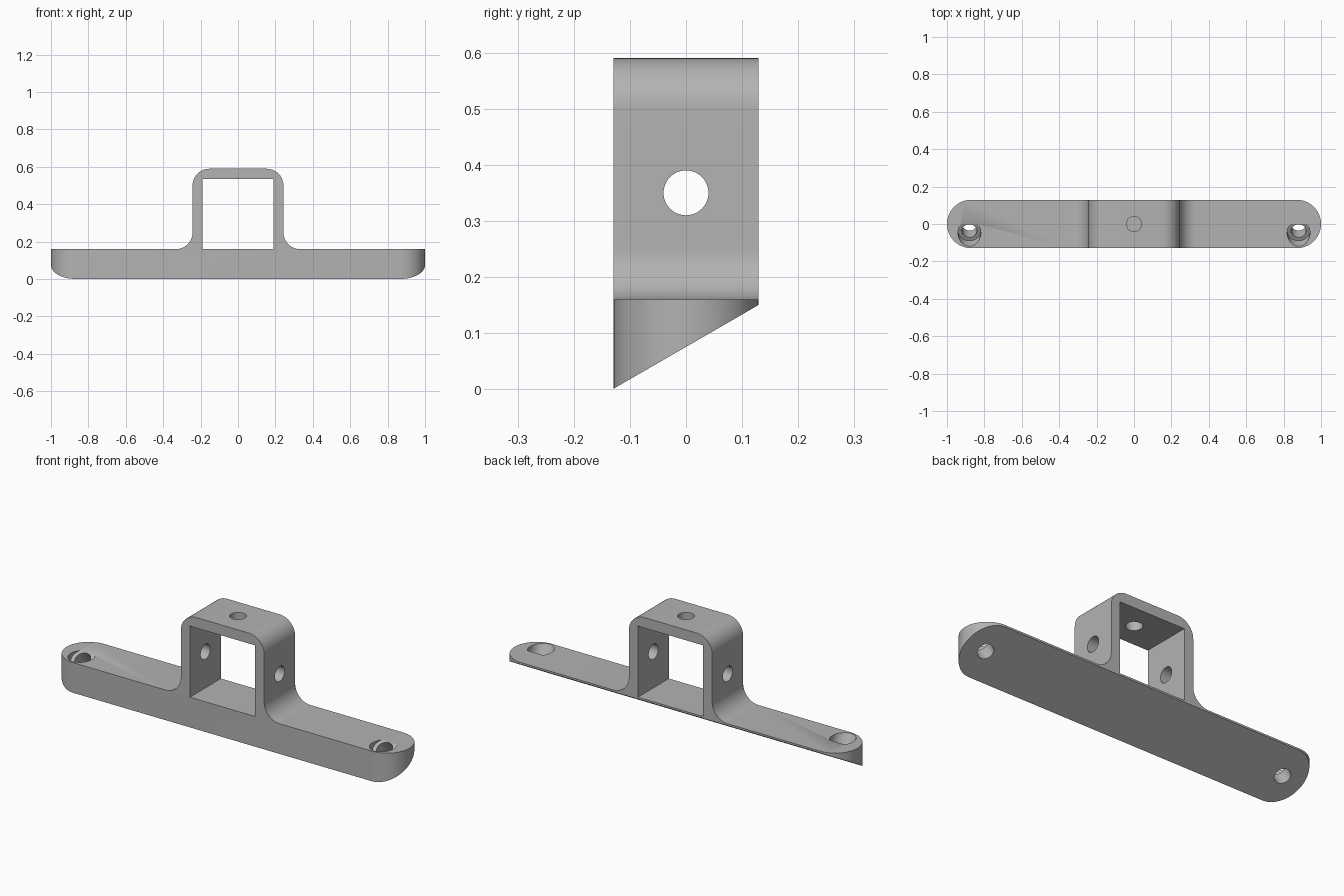
import bpy, bmesh
from math import sin, cos, pi, radians
from mathutils import Matrix, Vector

cube = bpy.data.objects.get("Cube")
if cube:
    bpy.data.objects.remove(cube, do_unlink=True)

# Main dimensions
HALF_DEPTH, DECK, TOP = 0.129, 0.16, 0.59
OUTER, INNER, ROUND = 0.243, 0.19, 0.09
TILT = radians(30)          # slope of the underside
SLOPE_MID = 0.0755          # underside height at y = 0
SCREW_X = 0.88

grey = bpy.data.materials.new("plain grey")
grey.use_nodes = True
grey.diffuse_color = (0.45, 0.45, 0.45, 1)
grey.node_tree.nodes["Principled BSDF"].inputs["Base Color"].default_value = (0.45, 0.45, 0.45, 1)


def arc(cx, cz, r, start, end, steps=16):
    """Points along an arc, angles in degrees."""
    angles = [radians(start + (end - start) * i / steps) for i in range(steps + 1)]
    return [(cx + r * cos(a), cz + r * sin(a)) for a in angles]


def prism(name, outline, direction, place):
    """Extrude a 2D outline; place maps a 2D point to 3D."""
    bm = bmesh.new()
    face = bm.faces.new([bm.verts.new(place(*p)) for p in outline])
    grown = bmesh.ops.extrude_face_region(bm, geom=[face])["geom"]
    bmesh.ops.translate(bm, vec=direction, verts=[v for v in grown if isinstance(v, bmesh.types.BMVert)])
    bmesh.ops.recalc_face_normals(bm, faces=bm.faces)
    return finish(name, bm)


def finish(name, bm):
    mesh = bpy.data.meshes.new(name)
    bm.to_mesh(mesh)
    bm.free()
    mesh.materials.append(grey)
    obj = bpy.data.objects.new(name, mesh)
    bpy.context.collection.objects.link(obj)
    return obj


def cylinder(name, radius, start, axis, length):
    """Cylinder growing from start along axis."""
    axis = Vector(axis).normalized()
    bm = bmesh.new()
    turn = axis.to_track_quat("Z", "Y").to_matrix().to_4x4()
    bmesh.ops.create_cone(bm, cap_ends=True, segments=48, radius1=radius, radius2=radius, depth=length,
                          matrix=Matrix.Translation(Vector(start) + axis * length / 2) @ turn)
    return finish(name, bm)


def box(name, size, matrix):
    bm = bmesh.new()
    bmesh.ops.create_cube(bm, size=1, matrix=matrix @ Matrix.Diagonal((*size, 1)))
    return finish(name, bm)


def combine(target, tool, operation):
    """Apply a boolean and discard the tool."""
    mod = target.modifiers.new("cut", "BOOLEAN")
    mod.operation, mod.solver, mod.object = operation, "EXACT", tool
    bpy.context.view_layer.objects.active = target
    bpy.ops.object.modifier_apply(modifier=mod.name)
    bpy.data.objects.remove(tool, do_unlink=True)


# Front silhouette: deck, flared feet and rounded arch
right = [(1.1, -0.1), (1.1, DECK)]
right += arc(OUTER + ROUND, DECK + ROUND, ROUND, 270, 180)
right += arc(OUTER - ROUND, TOP - ROUND, ROUND, 0, 90)
outline = right + [(-x, z) for x, z in reversed(right)]
bracket = prism("mounting_bracket", outline, (0, 0.6, 0), lambda x, z: (x, -0.3, z))

# Rounded ends in plan
end = 1 - HALF_DEPTH
plan = arc(end, 0, HALF_DEPTH, -90, 90, 40) + arc(-end, 0, HALF_DEPTH, 90, 270, 40)
combine(bracket, prism("plan_cutter", plan, (0, 0, 1.2), lambda x, y: (x, y, -0.3)), "INTERSECT")

# Sloping underside
slope = Matrix.Translation((0, 0, SLOPE_MID)) @ Matrix.Rotation(TILT, 4, "X")
combine(bracket, box("slope_cutter", (3, 2, 1), slope @ Matrix.Translation((0, 0, -0.5))), "DIFFERENCE")

# Square window through the arch
window_top = 0.535
window = Matrix.Translation((0, 0, (DECK + window_top) / 2))
combine(bracket, box("window_cutter", (2 * INNER, 1, window_top - DECK), window), "DIFFERENCE")

# Holes through the arch sides and top
combine(bracket, cylinder("side_hole_cutter", 0.04, (-0.5, 0, 0.35), (1, 0, 0), 1), "DIFFERENCE")
combine(bracket, cylinder("top_hole_cutter", 0.04, (0, 0, 0.4), (0, 0, 1), 0.4), "DIFFERENCE")

# Counterbored screw holes square to the underside
normal = Vector((0, -sin(TILT), cos(TILT)))
for side in (-1, 1):
    foot = Vector((side * SCREW_X, 0, SLOPE_MID))
    combine(bracket, cylinder("screw_cutter", 0.04, foot - normal * 0.1, normal, 0.3), "DIFFERENCE")
    combine(bracket, cylinder("head_cutter", 0.061, foot + normal * 0.073, normal, 0.2), "DIFFERENCE")

# Smooth curves, crisp edges
bpy.ops.object.select_all(action="DESELECT")
bracket.select_set(True)
bpy.context.view_layer.objects.active = bracket
bpy.ops.object.shade_smooth_by_angle(angle=radians(30))
